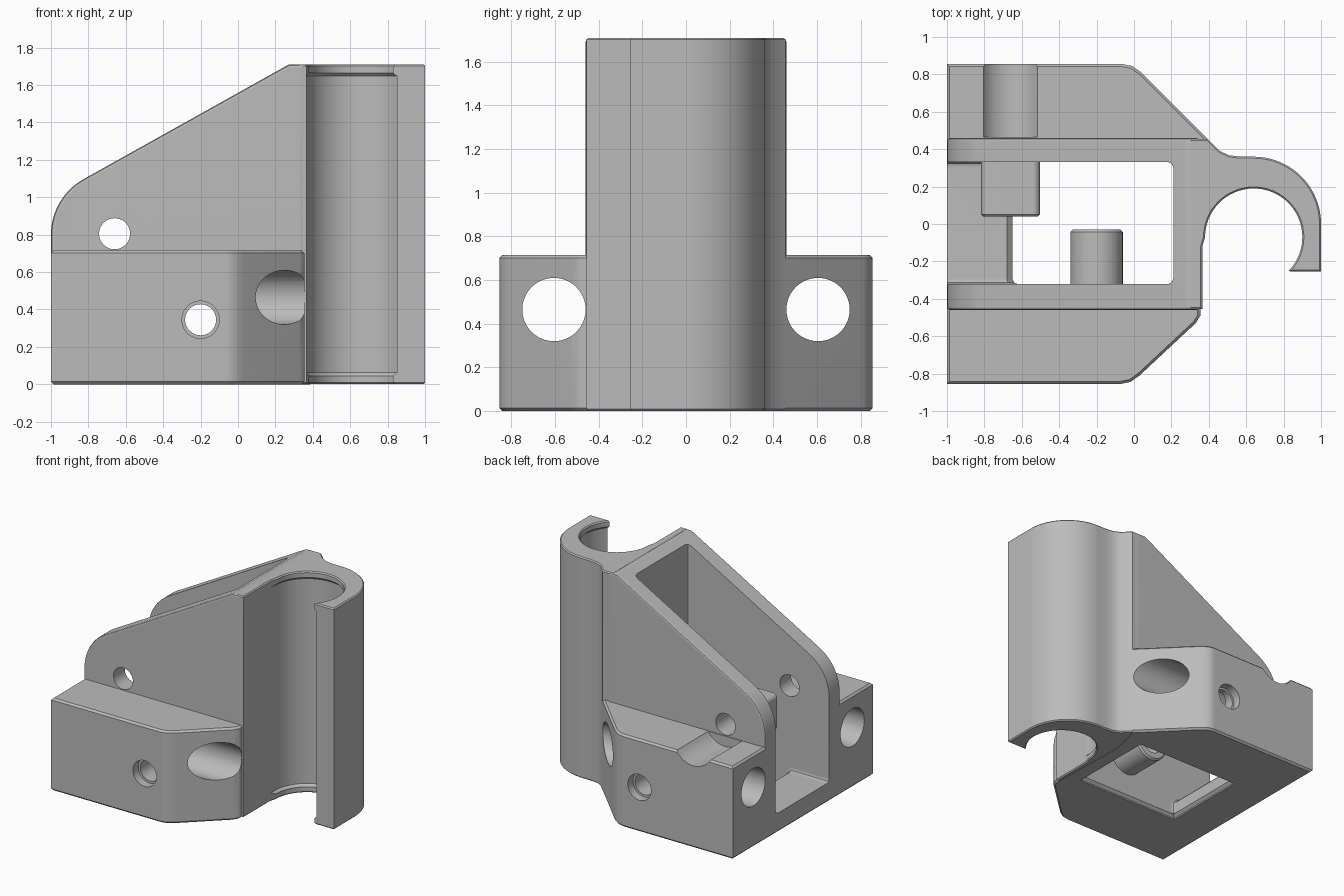
import bpy, bmesh, math

old = bpy.data.objects.get("Cube")
if old:
    bpy.data.objects.remove(old, do_unlink=True)


def arc(cx, cy, r, start, end, steps):
    """Points on an arc, angles in degrees."""
    angles = [math.radians(start + (end - start) * i / steps) for i in range(steps + 1)]
    return [(cx + r * math.cos(a), cy + r * math.sin(a)) for a in angles]


def circle(cx, cy, r, steps=48):
    return arc(cx, cy, r, 0, 360, steps)[:-1]


def box(x0, x1, y0, y1):
    return [(x0, y0), (x1, y0), (x1, y1), (x0, y1)]


def prism(name, points, axis, low, high, bevel=0, segments=1):
    """Extrude a profile along an axis and soften the rims of both ends."""
    place = {"x": lambda u, v: (low, u, v),
             "y": lambda u, v: (u, low, v),
             "z": lambda u, v: (u, v, low)}[axis]
    k = "xyz".index(axis)
    bm = bmesh.new()
    face = bm.faces.new([bm.verts.new(place(*p)) for p in points])
    new = bmesh.ops.extrude_face_region(bm, geom=[face])["geom"]
    for v in new:
        if isinstance(v, bmesh.types.BMVert):
            v.co[k] = high
    bmesh.ops.recalc_face_normals(bm, faces=bm.faces[:])
    if bevel:
        rims = [e for e in bm.edges if abs(e.verts[0].co[k] - e.verts[1].co[k]) < 1e-6]
        bmesh.ops.bevel(bm, geom=rims, offset=bevel, segments=segments, profile=0.5,
                        affect='EDGES', clamp_overlap=True)
    bmesh.ops.recalc_face_normals(bm, faces=bm.faces[:])
    mesh = bpy.data.meshes.new(name)
    bm.to_mesh(mesh)
    bm.free()
    obj = bpy.data.objects.new(name, mesh)
    bpy.context.collection.objects.link(obj)
    return obj


def combine(target, tool, operation):
    """Apply a boolean and discard the tool."""
    mod = target.modifiers.new("boolean", 'BOOLEAN')
    mod.operation = operation
    mod.solver = 'EXACT'
    mod.object = tool
    bpy.context.view_layer.objects.active = target
    bpy.ops.object.modifier_apply(modifier=mod.name)
    bpy.data.objects.remove(tool, do_unlink=True)


# Wide base with angled corners
front = [(-1, -0.855), (-0.07, -0.855), (-0.02, -0.845), (0.03, -0.81),
         (0.33, -0.53), (0.355, -0.49), (0.34, 0.2)]
back = [(0.4, 0.45), (0.04, 0.81), (-0.01, 0.845), (-0.06, 0.855), (-1, 0.855)]
bracket = prism("bracket", front + back, "z", 0, 0.715, 0.014)

# Sloped cheek walls, solid for now
cheeks = [(0.35, 0.02), (0.35, 1.709), (0.27, 1.709)]
cheeks += arc(-0.66, 0.8, 0.34, 119.7, 180, 14) + [(-1, 0.02)]
combine(bracket, prism("cheek_walls", cheeks, "y", -0.46, 0.46, 0.018, 2), 'UNION')

# Full-height column carrying the open clip
clip = [(0.3, -0.455), (0.365, -0.455), (0.365, -0.12)]
clip += arc(0.64, -0.07, 0.26, 180, -43.8, 40)
clip += [(0.84, -0.255), (1, -0.255)]
clip += arc(0.64, 0, 0.36, 0, 90, 24)
clip += [(0.57, 0.36), (0.51, 0.367), (0.46, 0.39), (0.395, 0.455), (0.3, 0.455)]
combine(bracket, prism("clip", clip, "z", 0.001, 1.71, 0.01), 'UNION')

# Channel between the walls, with a short floor at the open end
channel = [(-1.2, 0.15), (-0.68, 0.15), (-0.65, 0.12), (-0.65, -0.1),
           (0.21, -0.1), (0.21, 2), (-1.2, 2)]
combine(bracket, prism("channel", channel, "y", -0.322, 0.332, 0.03, 2), 'DIFFERENCE')
combine(bracket, prism("bottom_flare", box(-0.67, 0.23, -0.342, 0.352), "z",
                       -0.03, 0.03, 0.02), 'DIFFERENCE')

# Relief inside the clip, leaving a lip at each end
combine(bracket, prism("clip_relief", circle(0.64, -0.07, 0.28, 64), "z",
                       0.045, 1.665, 0.018), 'DIFFERENCE')

# Inner bosses on the facing walls
block = []
for cx, cz, a in ((-0.54, 0.89, 0), (-0.78, 0.89, 90), (-0.78, 0.68, 180), (-0.54, 0.68, 270)):
    block += arc(cx, cz, 0.037, a, a + 90, 5)
combine(bracket, prism("upper_boss", block, "y", 0.04, 0.36, 0.012), 'UNION')
combine(bracket, prism("lower_boss", circle(-0.2, 0.345, 0.14), "y",
                       -0.35, -0.03, 0.012), 'UNION')

# Long rod holes through both sides of the base
for y in (-0.605, 0.605):
    combine(bracket, prism("rod_hole", circle(y, 0.465, 0.145), "x", -1.2, 0.7), 'DIFFERENCE')

# Cross holes, their counterbores and the screw trough
holes = [(-0.66, 0.805, 0.083, -1, 1), (-0.2, 0.345, 0.083, -1, 1),
         (-0.2, 0.345, 0.1, -1, -0.79), (-0.2, 0.345, 0.1, 0.79, 1),
         (-0.66, 0.805, 0.17, 0.465, 1)]
for x, z, r, y0, y1 in holes:
    combine(bracket, prism("cross_hole", circle(x, z, r), "y", y0, y1), 'DIFFERENCE')

# Plain grey plastic
grey = bpy.data.materials.new("grey_plastic")
grey.use_nodes = True
colour = (0.5, 0.5, 0.5, 1)
grey.diffuse_color = colour
grey.node_tree.nodes["Principled BSDF"].inputs["Base Color"].default_value = colour
bracket.data.materials.clear()
bracket.data.materials.append(grey)
for p in bracket.data.polygons:
    p.material_index = 0

# Smooth curves, crisp edges
bpy.ops.object.select_all(action='DESELECT')
bracket.select_set(True)
bpy.context.view_layer.objects.active = bracket
bpy.ops.object.shade_smooth_by_angle(angle=math.radians(28))
normals = bracket.modifiers.new("weighted_normals", 'WEIGHTED_NORMAL')
normals.keep_sharp = True
